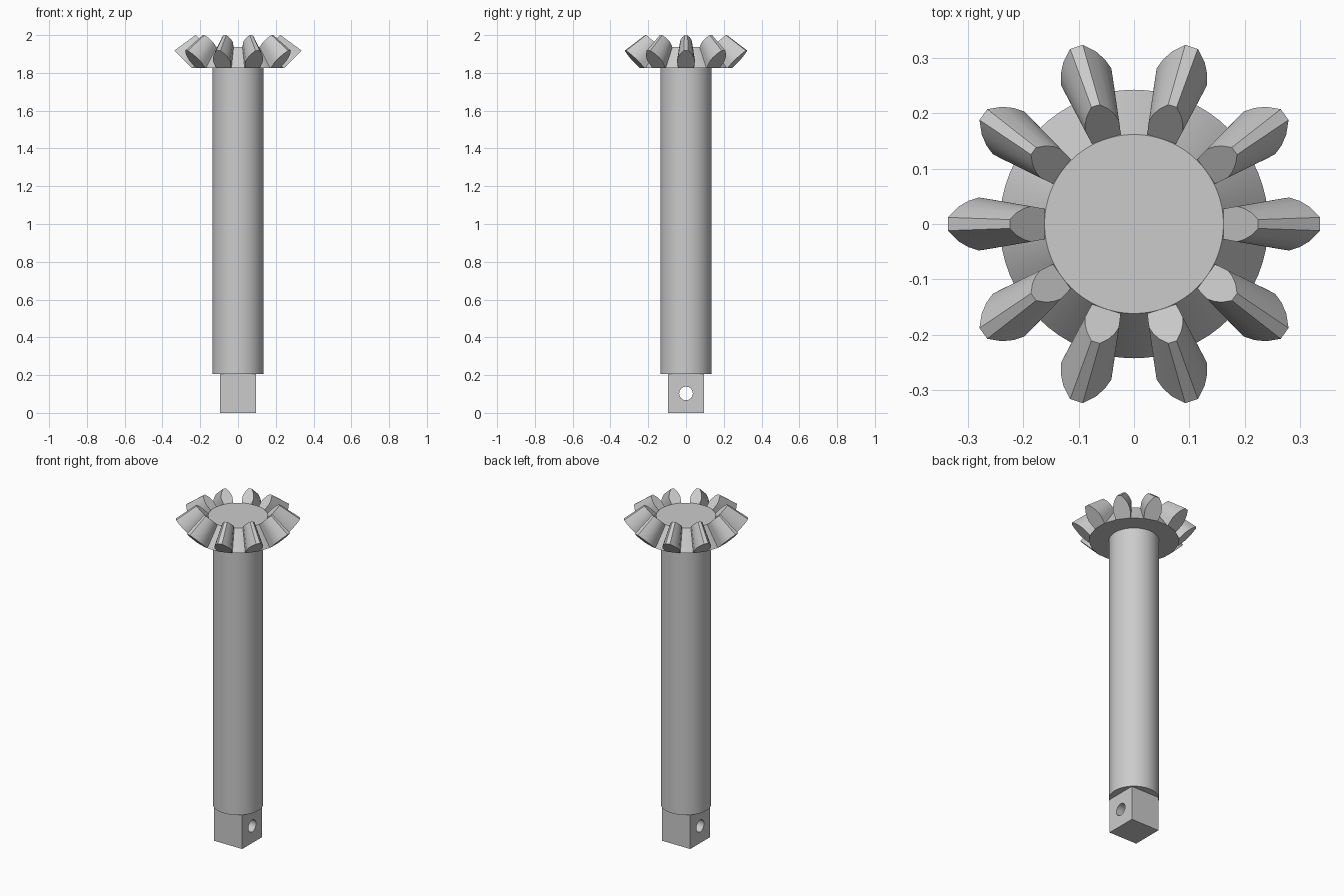
import bpy, bmesh, math
from mathutils import Matrix

if "Cube" in bpy.data.objects:
    bpy.data.objects.remove(bpy.data.objects["Cube"], do_unlink=True)

steel = bpy.data.materials.new("grey_steel")
steel.use_nodes = True
steel.diffuse_color = (0.6, 0.6, 0.6, 1)
steel.node_tree.nodes["Principled BSDF"].inputs["Base Color"].default_value = steel.diffuse_color


def make_object(name, bm, smooth=True):
    bmesh.ops.recalc_face_normals(bm, faces=bm.faces)
    mesh = bpy.data.meshes.new(name)
    bm.to_mesh(mesh)
    bm.free()
    obj = bpy.data.objects.new(name, mesh)
    bpy.context.collection.objects.link(obj)
    mesh.materials.append(steel)
    bpy.ops.object.select_all(action='DESELECT')
    obj.select_set(True)
    bpy.context.view_layer.objects.active = obj
    if smooth:
        bpy.ops.object.shade_smooth_by_angle(angle=math.radians(30))
    return obj


def frustum(name, r_low, r_high, z_low, z_high, sides=64, turn=Matrix()):
    bm = bmesh.new()
    place = turn @ Matrix.Translation((0, 0, (z_low + z_high) / 2))
    bmesh.ops.create_cone(bm, cap_ends=True, segments=sides, radius1=r_low,
                          radius2=r_high, depth=z_high - z_low, matrix=place)
    return make_object(name, bm)


# Square drive end with a cross hole
SQUARE, SHOULDER = 0.188, 0.206
bm = bmesh.new()
bmesh.ops.create_cube(bm, size=1, matrix=Matrix.Translation((0, 0, SHOULDER / 2))
                      @ Matrix.Diagonal((SQUARE, SQUARE, SHOULDER, 1)))
drive = make_object("square_drive_end", bm, smooth=False)
cutter = frustum("pin_hole_cutter", 0.036, 0.036, -0.2, 0.2, 32,
                 Matrix.Translation((0, 0, SHOULDER / 2)) @ Matrix.Rotation(math.pi / 2, 4, 'Y'))
cutter.hide_render = True
hole = drive.modifiers.new("pin_hole", 'BOOLEAN')
hole.operation, hole.object, hole.solver = 'DIFFERENCE', cutter, 'EXACT'
bpy.ops.object.select_all(action='DESELECT')
drive.select_set(True)
bpy.context.view_layer.objects.active = drive
bpy.ops.object.modifier_apply(modifier=hole.name)
bpy.data.objects.remove(cutter, do_unlink=True)
bpy.ops.object.shade_smooth_by_angle(angle=math.radians(30))

# Round shaft and conical gear hub
BASE_Z, APEX_Z, SHRINK = 1.825, 2.165, 2 / 3
ROOT_R, TIP_R, TIP_Z = 0.243, 0.337, 1.918
TOP_Z = APEX_Z - (APEX_Z - BASE_Z) * SHRINK
frustum("shaft", 0.136, 0.136, SHOULDER, BASE_Z)
frustum("gear_hub", ROOT_R, ROOT_R * SHRINK, BASE_Z, TOP_Z)

# Tapered gear teeth: (height fraction, half width) up one flank
FLANK = [(0, 0.041), (0.2, 0.045), (0.4, 0.048), (0.6, 0.042), (0.8, 0.031), (1, 0.012)]
outer = [(ROOT_R + (TIP_R - ROOT_R) * t, w, BASE_Z + (TIP_Z - BASE_Z) * t) for t, w in FLANK]
inner = [(r * SHRINK, w * SHRINK, APEX_Z + (z - APEX_Z) * SHRINK) for r, w, z in outer]
# Feet sunk into the hub
outer.insert(0, (ROOT_R - 0.008, FLANK[0][1], BASE_Z + 0.001))
inner.insert(0, (ROOT_R * SHRINK - 0.004, FLANK[0][1] * SHRINK, TOP_Z - 0.018))


def closed_ring(points):
    return points + [(r, -w, z) for r, w, z in reversed(points)]


bm = bmesh.new()
for i in range(10):
    spin = Matrix.Rotation(math.tau * i / 10, 3, 'Z')
    rings = []
    for points in (outer, inner):
        ring = [bm.verts.new(p) for p in closed_ring(points)]
        bmesh.ops.rotate(bm, verts=ring, matrix=spin)
        rings.append(ring)
        # Keep the end face flat and the sunken foot separate
        bm.faces.new(ring[1:-1])
        bm.faces.new((ring[0], ring[1], ring[-2], ring[-1]))
    a, b = rings
    for k in range(len(a)):
        n = (k + 1) % len(a)
        bm.faces.new((a[k], a[n], b[n], b[k]))
make_object("gear_teeth", bm)
